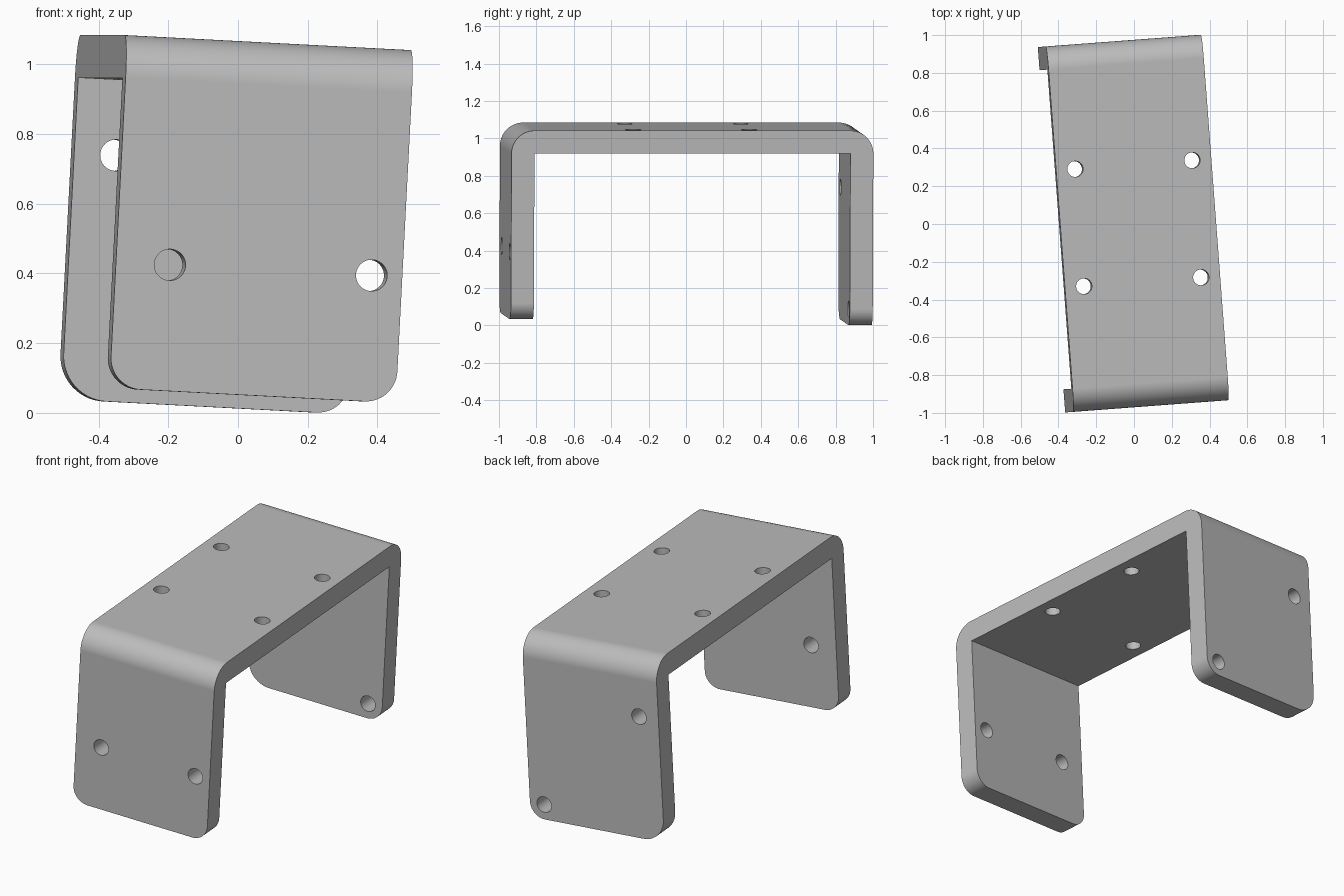
import bpy, bmesh
from math import radians, sin, cos, pi
from mathutils import Matrix

cube = bpy.data.objects.get("Cube")
if cube:
    bpy.data.objects.remove(cube, do_unlink=True)

WIDTH, LENGTH, THICK = 0.825, 1.94, 0.123
FRONT_LEG, BACK_LEG = 1.014, 1.046
HOLE_R = 0.045
hw, hl = WIDTH / 2, LENGTH / 2
PLACE = Matrix.Translation((0.022, 0.004, 1.0625))
TILT = (0, radians(3), radians(4.3))

grey = bpy.data.materials.new("plain grey")
grey.use_nodes = True
colour = (0.5, 0.5, 0.5, 1)
grey.diffuse_color = colour
grey.node_tree.nodes["Principled BSDF"].inputs["Base Color"].default_value = colour


def make_object(name, bm):
    bmesh.ops.recalc_face_normals(bm, faces=bm.faces)
    mesh = bpy.data.meshes.new(name)
    bm.to_mesh(mesh)
    bm.free()
    mesh.materials.append(grey)
    obj = bpy.data.objects.new(name, mesh)
    bpy.context.collection.objects.link(obj)
    return obj


def bend(side):
    """Rounded outer bend between the top plate and one leg."""
    steps = 16
    return [(side * (hl - THICK + THICK * sin(a)), THICK * cos(a) - THICK)
            for a in (pi / 2 * i / steps for i in range(steps + 1))]


# U-shaped side profile (y, z), extruded across the width
inner = hl - THICK
profile = bend(-1)[::-1] + bend(1)
profile += [(hl, -BACK_LEG), (inner, -BACK_LEG), (inner, -THICK),
            (-inner, -THICK), (-inner, -FRONT_LEG), (-hl, -FRONT_LEG)]
bm = bmesh.new()
face = bm.faces.new([bm.verts.new((-hw, y, z)) for y, z in profile])
extruded = bmesh.ops.extrude_face_region(bm, geom=[face])
bmesh.ops.translate(bm, vec=(WIDTH, 0, 0),
                    verts=[v for v in extruded["geom"] if isinstance(v, bmesh.types.BMVert)])


# Rounded lower corners of each leg
def round_corner(side_x, side_y, depth, radius):
    edges = [e for e in bm.edges
             if all(v.co.x * side_x > hw - 0.001 and v.co.y * side_y > 0
                    and v.co.z < -depth + 0.001 for v in e.verts)]
    bmesh.ops.bevel(bm, geom=edges, offset=radius, offset_type='OFFSET',
                    segments=14, profile=0.5, affect='EDGES')


round_corner(-1, -1, FRONT_LEG, 0.09)
round_corner(1, -1, FRONT_LEG, 0.09)
round_corner(-1, 1, BACK_LEG, 0.13)
round_corner(1, 1, BACK_LEG, 0.09)
bracket = make_object("bracket", bm)

# Drill cylinders for the screw holes
bm = bmesh.new()


def drill(location, radius, along_y):
    matrix = Matrix.Translation(location)
    if along_y:
        matrix = matrix @ Matrix.Rotation(pi / 2, 4, 'X')
    bmesh.ops.create_cone(bm, cap_ends=True, segments=40, radius1=radius,
                          radius2=radius, depth=THICK * 3, matrix=matrix)


for x in (-0.311, 0.311):
    for y in (-0.311, 0.311):
        drill((x, y, -THICK / 2), 0.042, False)
for x in (-0.257, 0.324):
    drill((x, -hl + THICK / 2, -0.652), HOLE_R, True)
drill((-hw + 0.12, hl - THICK / 2, -0.339), HOLE_R, True)
drill((hw - 0.088, hl - THICK / 2, -BACK_LEG + 0.086), HOLE_R, True)
drills = make_object("hole_cutter", bm)
drills.hide_render = True

# Cut the holes, then discard the cutter
cut = bracket.modifiers.new("holes", 'BOOLEAN')
cut.operation = 'DIFFERENCE'
cut.solver = 'EXACT'
cut.object = drills
bpy.ops.object.select_all(action='DESELECT')
bracket.select_set(True)
bpy.context.view_layer.objects.active = bracket
bpy.ops.object.modifier_apply(modifier=cut.name)
bpy.data.objects.remove(drills, do_unlink=True)

# Smooth bends with crisp edges, and the slight overall tilt
bpy.ops.object.shade_smooth_by_angle(angle=radians(30))
normals = bracket.modifiers.new("flat_faces", 'WEIGHTED_NORMAL')
normals.keep_sharp = True
bracket.location = PLACE.translation
bracket.rotation_euler = TILT
